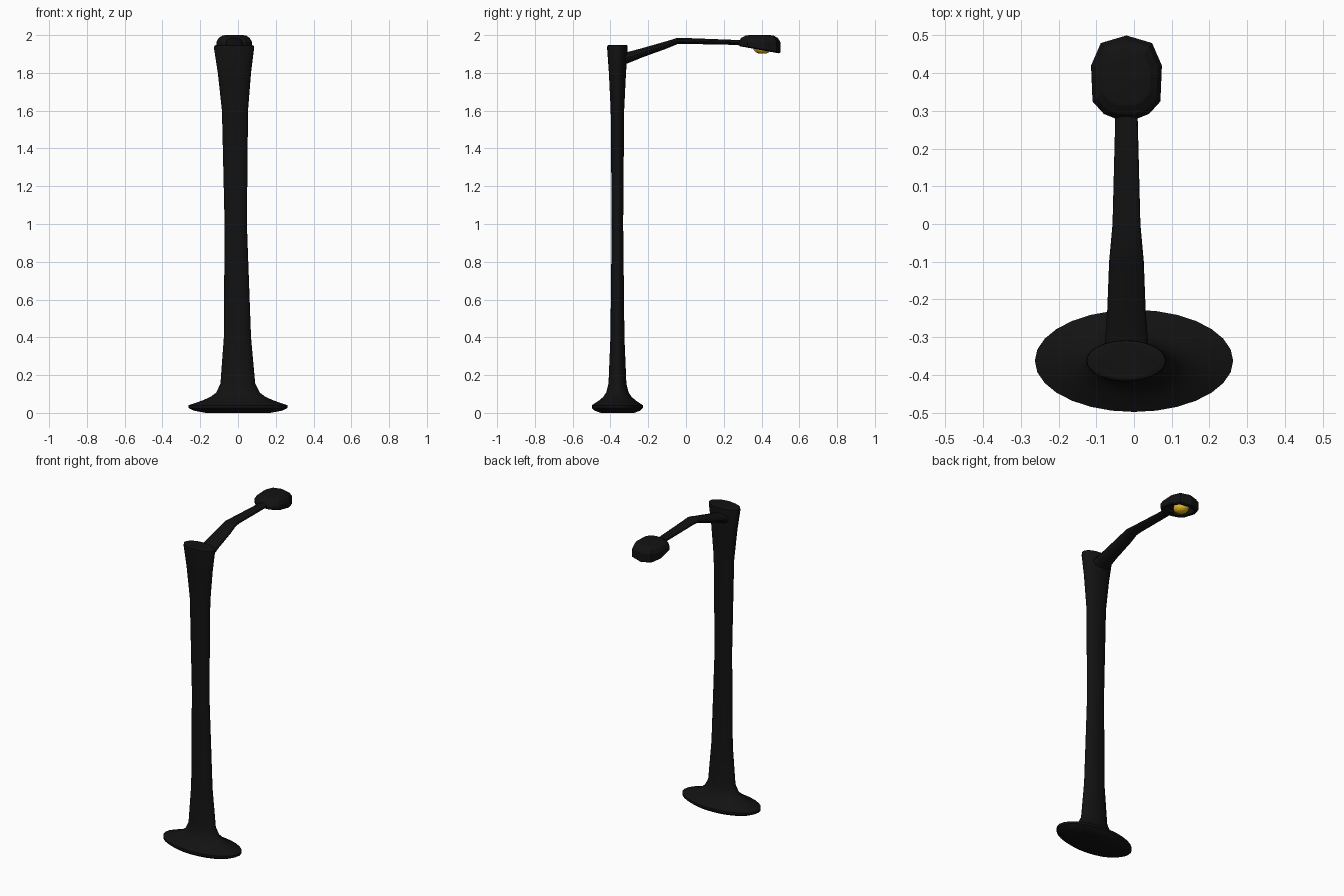
import bpy, bmesh, math

if "Cube" in bpy.data.objects:
    bpy.data.objects.remove(bpy.data.objects["Cube"])

CX = -0.02   # the arm and head sit slightly left of the base


def material(name, color):
    m = bpy.data.materials.new(name)
    m.diffuse_color = color
    m.use_nodes = True
    m.node_tree.nodes["Principled BSDF"].inputs["Base Color"].default_value = m.diffuse_color
    return m


black = material("black_metal", (0.006, 0.006, 0.006, 1))
yellow = material("yellow_glass", (0.85, 0.5, 0.02, 1))


def loft(name, rings, mat, angle=30):
    """Skin a list of equal-length point rings and cap both ends."""
    bm = bmesh.new()
    loops = [[bm.verts.new(p) for p in ring] for ring in rings]
    n = len(loops[0])
    for a, b in zip(loops, loops[1:]):
        for i in range(n):
            j = (i + 1) % n
            bm.faces.new((a[i], a[j], b[j], b[i]))
    bm.faces.new(loops[0][::-1])
    bm.faces.new(loops[-1])
    bmesh.ops.recalc_face_normals(bm, faces=bm.faces)
    mesh = bpy.data.meshes.new(name)
    bm.to_mesh(mesh)
    bm.free()
    mesh.materials.append(mat)
    ob = bpy.data.objects.new(name, mesh)
    bpy.context.collection.objects.link(ob)
    bpy.context.view_layer.objects.active = ob
    ob.select_set(True)
    bpy.ops.object.shade_smooth_by_angle(angle=math.radians(angle))
    ob.select_set(False)
    return ob


def circle(n):
    return [(math.cos(2 * math.pi * i / n), math.sin(2 * math.pi * i / n)) for i in range(n)]


# Post with flared oval foot and top: z, centre x, half width
post = [(0, 0, 0.17), (0.012, 0, 0.235), (0.026, 0, 0.263), (0.04, 0, 0.263),
        (0.065, 0, 0.19), (0.085, 0, 0.145), (0.108, 0, 0.115), (0.155, -0.001, 0.092),
        (0.4, -0.003, 0.072), (1.0, -0.012, 0.059), (1.6, -0.016, 0.069),
        (1.8, -0.019, 0.088), (1.93, -0.021, 0.106), (1.944, -0.021, 0.104), (1.948, -0.021, 0.092)]
loft("post", [[(cx + r * c, -0.363 + 0.515 * r * s, z) for c, s in circle(28)]
              for z, cx, r in post], black)

# Bent arm: y, z, half width, half height
arm = [(-0.35, 1.868, 0.062, 0.034), (-0.31, 1.88, 0.057, 0.031), (-0.23, 1.907, 0.051, 0.025),
       (-0.1, 1.949, 0.046, 0.02), (-0.045, 1.969, 0.041, 0.017), (0.0, 1.969, 0.037, 0.016),
       (0.31, 1.96, 0.029, 0.013)]
loft("arm", [[(CX + rx * c, y, z + rz * s) for c, s in circle(14)]
             for y, z, rx, rz in arm], black)

# Lamp head: faceted hood, hollow underneath, rim dropping towards the tip
half = [(0.025, 0.278), (0.06, 0.292), (0.09, 0.325), (0.094, 0.42), (0.068, 0.48)]
outline = half + [(0, 0.5)] + [(-x, y) for x, y in reversed(half)]


def head_ring(scale, z, tilt=0.0):
    return [(CX + x * scale, 0.39 + (y - 0.39) * scale, z - tilt * (y - 0.39)) for x, y in outline]


loft("lamp_head", [head_ring(0.5, 2.0), head_ring(0.68, 1.997), head_ring(0.88, 1.984),
                   head_ring(1.0, 1.963), head_ring(1.0, 1.928, 0.17), head_ring(0.93, 1.922, 0.17),
                   head_ring(0.8, 1.926, 0.17), head_ring(0.68, 1.965)], black, 20)

# Bulb under the hood
bulb = [(math.sin(t * math.pi / 8), math.cos(t * math.pi / 8)) for t in range(1, 8)]
loft("bulb", [[(CX + 0.045 * r * c, 0.405 + 0.05 * r * s, 1.934 + 0.035 * h) for c, s in circle(16)]
              for r, h in bulb], yellow, 40)
